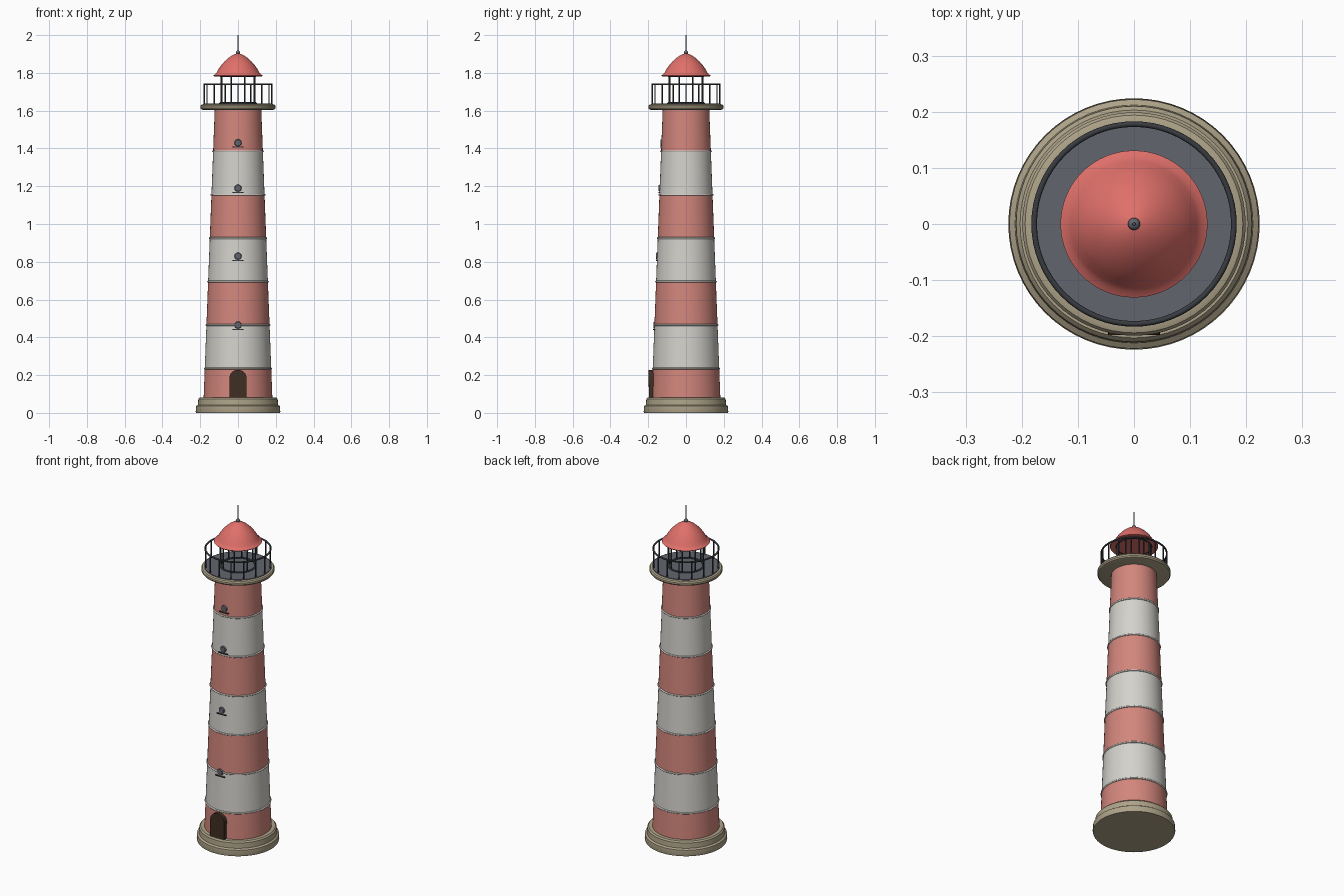
import bpy, bmesh, math
from math import sin, cos, pi

if "Cube" in bpy.data.objects:
    bpy.data.objects.remove(bpy.data.objects["Cube"])


def material(name, r, g, b):
    m = bpy.data.materials.new(name)
    lin = [(c / 255 / 12.92) if c < 11 else ((c / 255 + 0.055) / 1.055) ** 2.4 for c in (r, g, b)]
    m.diffuse_color = (*lin, 1)
    m.use_nodes = True
    m.node_tree.nodes["Principled BSDF"].inputs["Base Color"].default_value = m.diffuse_color
    return m


RED = material("tower red", 210, 134, 124)
WHITE = material("tower white", 212, 210, 204)
ROOF = material("roof red", 224, 112, 106)
STONE = material("stone", 174, 163, 137)
SLATE = material("slate grey", 98, 101, 109)
IRON = material("dark iron", 56, 59, 64)
WOOD = material("dark wood", 64, 47, 35)


def finish(name, bm, mat, angle=35):
    bmesh.ops.recalc_face_normals(bm, faces=bm.faces[:])
    me = bpy.data.meshes.new(name)
    bm.to_mesh(me)
    bm.free()
    ob = bpy.data.objects.new(name, me)
    bpy.context.collection.objects.link(ob)
    me.materials.append(mat)
    bpy.ops.object.select_all(action='DESELECT')
    ob.select_set(True)
    bpy.context.view_layer.objects.active = ob
    bpy.ops.object.shade_smooth_by_angle(angle=math.radians(angle))
    return ob


def lathe(name, profile, mat, closed=False, seg=64, angle=35):
    """Spin (radius, z) points round the z axis; open profiles are capped."""
    bm = bmesh.new()
    rings = []
    for r, z in profile:
        rings.append([bm.verts.new((r * cos(2 * pi * i / seg), r * sin(2 * pi * i / seg), z))
                      for i in range(seg)])
    pairs = list(zip(rings, rings[1:]))
    if closed:
        pairs.append((rings[-1], rings[0]))
    for a, b in pairs:
        for i in range(seg):
            j = (i + 1) % seg
            bm.faces.new((a[i], a[j], b[j], b[i]))
    if not closed:
        bm.faces.new(rings[0][::-1])
        bm.faces.new(rings[-1])
    return finish(name, bm, mat, angle)


def torus(name, R, r, z, mat, n=8):
    return lathe(name, [(R + r * cos(2 * pi * k / n), z + r * sin(2 * pi * k / n)) for k in range(n)],
                 mat, closed=True, angle=60)


def posts(name, count, radius, r, z0, z1, mat, offset=0.0):
    bm = bmesh.new()
    for k in range(count):
        a = 2 * pi * k / count + offset
        geo = bmesh.ops.create_cone(bm, cap_ends=True, segments=8, radius1=r, radius2=r, depth=z1 - z0)
        bmesh.ops.translate(bm, verts=geo['verts'], vec=(radius * cos(a), radius * sin(a), (z0 + z1) / 2))
    return finish(name, bm, mat)


def box(name, lo, hi, mat):
    bm = bmesh.new()
    bmesh.ops.create_cube(bm, size=1)
    for v in bm.verts:
        v.co = [lo[i] + (v.co[i] + 0.5) * (hi[i] - lo[i]) for i in range(3)]
    return finish(name, bm, mat)


def tower_r(z):
    return 0.185 - 0.0385 * z


# stepped stone base
lathe("base", [(0.222, 0), (0.224, 0.006), (0.222, 0.036), (0.212, 0.043), (0.210, 0.074),
               (0.203, 0.082)], STONE)

# tapered striped tower with a collar at each joint
BAND = 0.23
for k in range(7):
    z0, z1 = max(k * BAND + 0.005, 0.02), (k + 1) * BAND + 0.005
    lathe(f"tower_band_{k + 1}", [(tower_r(z0), z0), (tower_r(z1), z1)],
          RED if k % 2 == 0 else WHITE)
    if k < 6:
        torus(f"tower_collar_{k + 1}", tower_r(z1), 0.005, z1, WHITE)

# gallery deck and floor
lathe("gallery_deck", [(0.185, 1.604), (0.194, 1.607), (0.199, 1.614), (0.199, 1.624),
                       (0.194, 1.631), (0.185, 1.634)], STONE)
lathe("gallery_floor", [(0.183, 1.630), (0.183, 1.638)], SLATE)

# railing
posts("railing_posts", 16, 0.178, 0.0035, 1.635, 1.740, IRON)
torus("railing_top", 0.178, 0.0050, 1.740, IRON)

# lantern room frame
posts("lantern_posts", 8, 0.095, 0.0045, 1.635, 1.790, IRON, pi / 8)
torus("lantern_bottom_ring", 0.095, 0.005, 1.640, IRON)
torus("lantern_top_ring", 0.095, 0.005, 1.784, IRON)

# bell-shaped roof, ball and spire
lathe("roof", [(0.128, 1.782), (0.131, 1.786), (0.120, 1.793), (0.112, 1.804), (0.102, 1.822),
               (0.088, 1.842), (0.070, 1.862), (0.050, 1.880), (0.030, 1.893), (0.012, 1.901),
               (0.002, 1.903)], ROOF, angle=50)
bm = bmesh.new()
bmesh.ops.create_uvsphere(bm, u_segments=20, v_segments=12, radius=0.011)
bmesh.ops.translate(bm, verts=bm.verts[:], vec=(0, 0, 1.908))
finish("roof_ball", bm, SLATE)
lathe("spire", [(0.0040, 1.905), (0.0025, 2.0)], SLATE, seg=10)


def disc(name, r, y0, y1, z, mat):
    """Round plate facing the front."""
    ob = lathe(name, [(r, 0), (r, (y1 - y0) * 0.7), (r * 0.85, y1 - y0)], mat, seg=32)
    ob.rotation_euler = (pi / 2, 0, 0)
    ob.location = (0, y1, z)
    return ob


# porthole windows with sills
for k, z in enumerate((0.465, 0.83, 1.19, 1.43)):
    y = -tower_r(z)
    disc(f"window_{k + 1}", 0.019, y - 0.006, y + 0.015, z, SLATE)
    box(f"window_sill_{k + 1}", (-0.030, y - 0.007, z - 0.026), (0.030, y + 0.012, z - 0.021), IRON)

# arched door
box("door", (-0.046, -0.197, 0.078), (0.046, -0.165, 0.182), WOOD)
arch = lathe("door_arch", [(0.046, 0), (0.046, 0.033)], WOOD, seg=32)
arch.rotation_euler = (pi / 2, 0, 0)
arch.location = (0, -0.165, 0.182)
